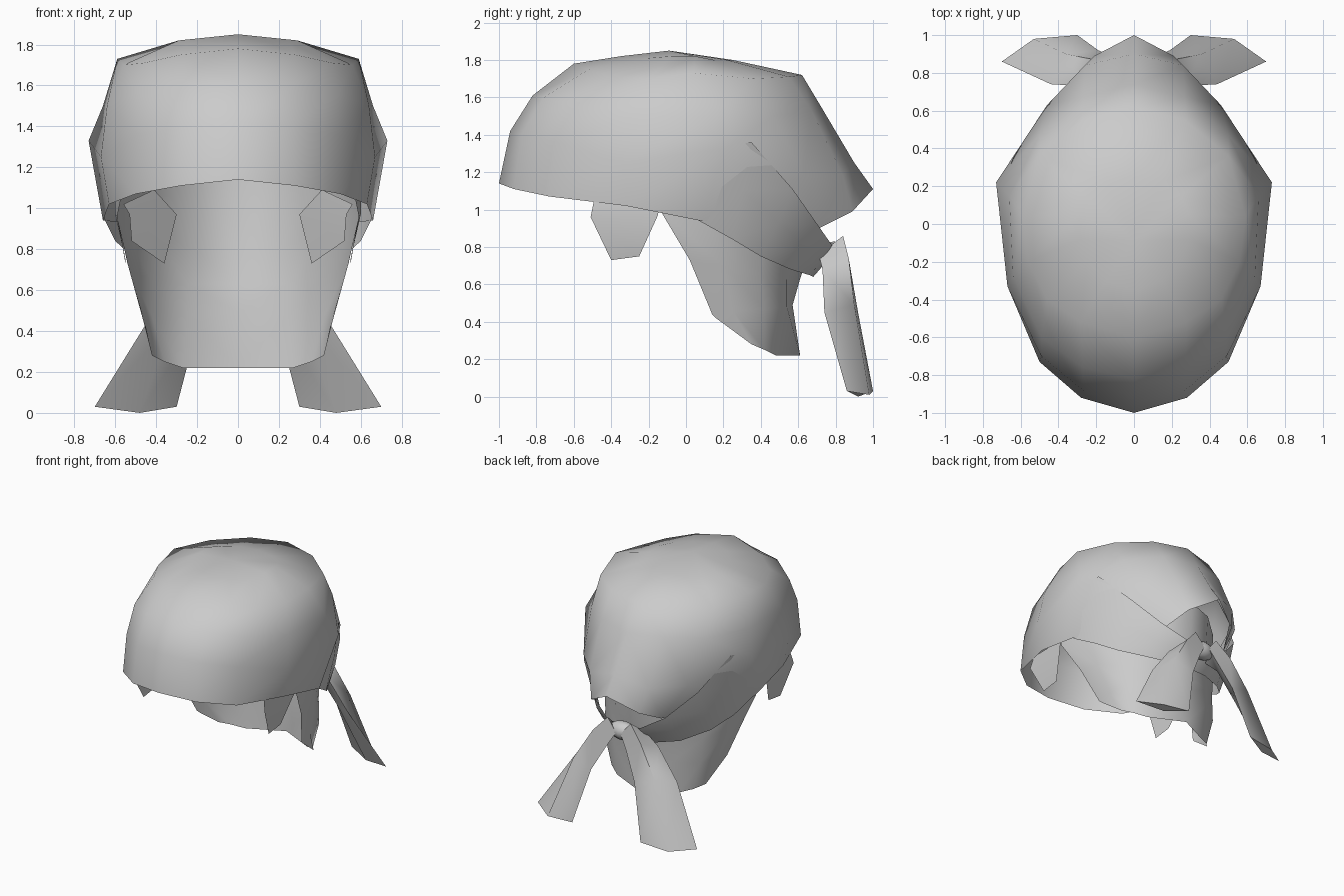
import bpy, bmesh, math
from mathutils import Vector

default_cube = bpy.data.objects.get("Cube")
if default_cube:
    bpy.data.objects.remove(default_cube, do_unlink=True)

# One plain cloth colour for everything
cloth = bpy.data.materials.new("plain grey cloth")
cloth.use_nodes = True
grey = (0.6, 0.6, 0.6, 1)
cloth.diffuse_color = grey
cloth.node_tree.nodes["Principled BSDF"].inputs["Base Color"].default_value = grey

HEAD_CENTRE = Vector((0, 0.1, 1.1))


def finish(name, bm, mirrored=True, angle=50):
    """Turn a bmesh into a shaded object, mirrored across the middle plane."""
    mesh = bpy.data.meshes.new(name)
    bm.to_mesh(mesh)
    bm.free()
    mesh.materials.append(cloth)
    obj = bpy.data.objects.new(name, mesh)
    bpy.context.collection.objects.link(obj)
    bpy.ops.object.select_all(action='DESELECT')
    obj.select_set(True)
    bpy.context.view_layer.objects.active = obj
    bpy.ops.object.shade_smooth_by_angle(angle=math.radians(angle))
    if mirrored:
        mirror = obj.modifiers.new("mirror", 'MIRROR')
        mirror.use_clip = True
        mirror.merge_threshold = 0.002
    return obj


def loft(name, rows, closed=False, angle=50):
    """Skin rows of points given in hundredths of a unit."""
    bm = bmesh.new()
    grid = [[bm.verts.new(Vector(p) / 100) for p in row] for row in rows]
    for lower, upper in zip(grid, grid[1:]):
        count = len(lower)
        for i in range(count if closed else count - 1):
            j = (i + 1) % count
            bm.faces.new((lower[i], lower[j], upper[j], upper[i]))
    if closed:
        bm.faces.new(grid[0])
        bm.faces.new(grid[-1])
    bmesh.ops.remove_doubles(bm, verts=bm.verts, dist=0.0005)
    bm.normal_update()
    if closed:
        bmesh.ops.recalc_face_normals(bm, faces=bm.faces)
    else:
        # Open cloth faces away from the head
        inward = [f for f in bm.faces
                  if f.normal.dot(f.calc_center_median() - HEAD_CENTRE) < 0]
        bmesh.ops.reverse_faces(bm, faces=inward)
    return finish(name, bm, angle=angle)


# Cap: half rings running from the brow to the pointed rear flap
hem = [(0, -100, 114), (28, -92, 111), (50, -73, 107), (63, -32, 102),
       (66, 8, 94), (28, 71, 90), (21, 89, 99), (0, 100, 111)]
brow = [(0, -94, 142), (27, -88, 140), (49, -70, 136), (67, -33, 125),
        (73, 22, 133), (46, 63, 118), (26, 84, 118), (0, 90, 125)]
temple = [(0, -82, 161), (27, -76, 160), (49, -60, 156), (64, -28, 150),
          (66, 15, 150), (50, 47, 150), (27, 67, 153), (0, 74, 152)]
shoulder = [(0, -60, 178), (28, -52, 175), (46, -40, 171), (56, -20, 170),
            (59, 4, 173), (50, 36, 170), (27, 55, 171), (0, 62, 172)]
crown = [(0, -35, 182), (15, -30, 181), (25, -20, 181), (29, -8, 182),
         (29, 5, 182), (25, 15, 180), (14, 22, 180), (0, 25, 180)]
peak = [(0, -9, 185)] * len(crown)
loft("bandana_cap", [hem, brow, temple, shoulder, crown, peak], angle=65)

# Side bands: wrap over the flap and narrow toward the knot
band_upper = [(70, 18, 133), (64, 35, 136), (50, 57, 111), (31, 71, 91),
              (14, 78, 81), (0, 79, 80)]
band_lower = [(65, 7, 94), (60, 25, 84), (50, 40, 75), (34, 56, 68),
              (14, 66, 65), (0, 68, 64)]
band_middle = [tuple((a + b) / 2 * s for a, b, s in zip(u, l, (1.02, 1.02, 1)))
               for u, l in zip(band_upper, band_lower)]
loft("side_bands", [band_lower, band_middle, band_upper])

# Hair hanging at the nape, running up inside the cap
loft("nape_hair", [
    [(58, -12, 122), (57, 10, 122), (42, 42, 122), (22, 60, 122), (0, 68, 122)],
    [(60, -14, 100), (60, 10, 98), (41, 43, 88), (21, 58, 80), (0, 66, 78)],
    [(54, 2, 73), (53, 20, 70), (43, 40, 66), (25, 54, 63), (0, 61, 63)],
    [(46, 14, 44), (46, 25, 46), (42, 42, 47), (25, 54, 48), (0, 57, 49)],
    [(45, 16, 42), (42, 35, 28), (36, 42, 25), (27, 48, 22), (0, 61, 22)]])

# Sideburns in front of the ears
loft("sideburns", [[(57, -49, 106), (60, -14, 104)],
                   [(59, -51, 96), (60, -15, 97)],
                   [(55, -40, 73), (55, -25, 75)]])

# Inner locks tucked against the nape
loft("inner_locks", [[(41, 22, 109), (56, 8, 102)],
                     [(30, 30, 97), (53, 12, 97)],
                     [(36, 28, 73), (52, 16, 84)]])

# Hanging tie ends: four-sided, slightly puffed cloth
loft("tie_ends", [
    [(14, 71, 76), (10, 84, 86), (2, 85, 76), (8, 74, 70)],
    [(27, 73, 68), (21, 87, 74), (8, 87, 66), (17, 77, 65)],
    [(44, 74, 45), (36, 90, 49), (19, 92, 45), (33, 79, 43)],
    [(70, 86, 3), (53, 98, 1), (30, 100, 3), (48, 92, 0)]], closed=True)

# Knot joining the ties
bm = bmesh.new()
bmesh.ops.create_uvsphere(bm, u_segments=8, v_segments=6, radius=1)
bmesh.ops.scale(bm, verts=bm.verts, vec=(0.12, 0.07, 0.07))
bmesh.ops.translate(bm, verts=bm.verts, vec=(0, 0.79, 0.76))
finish("knot", bm, mirrored=False)
